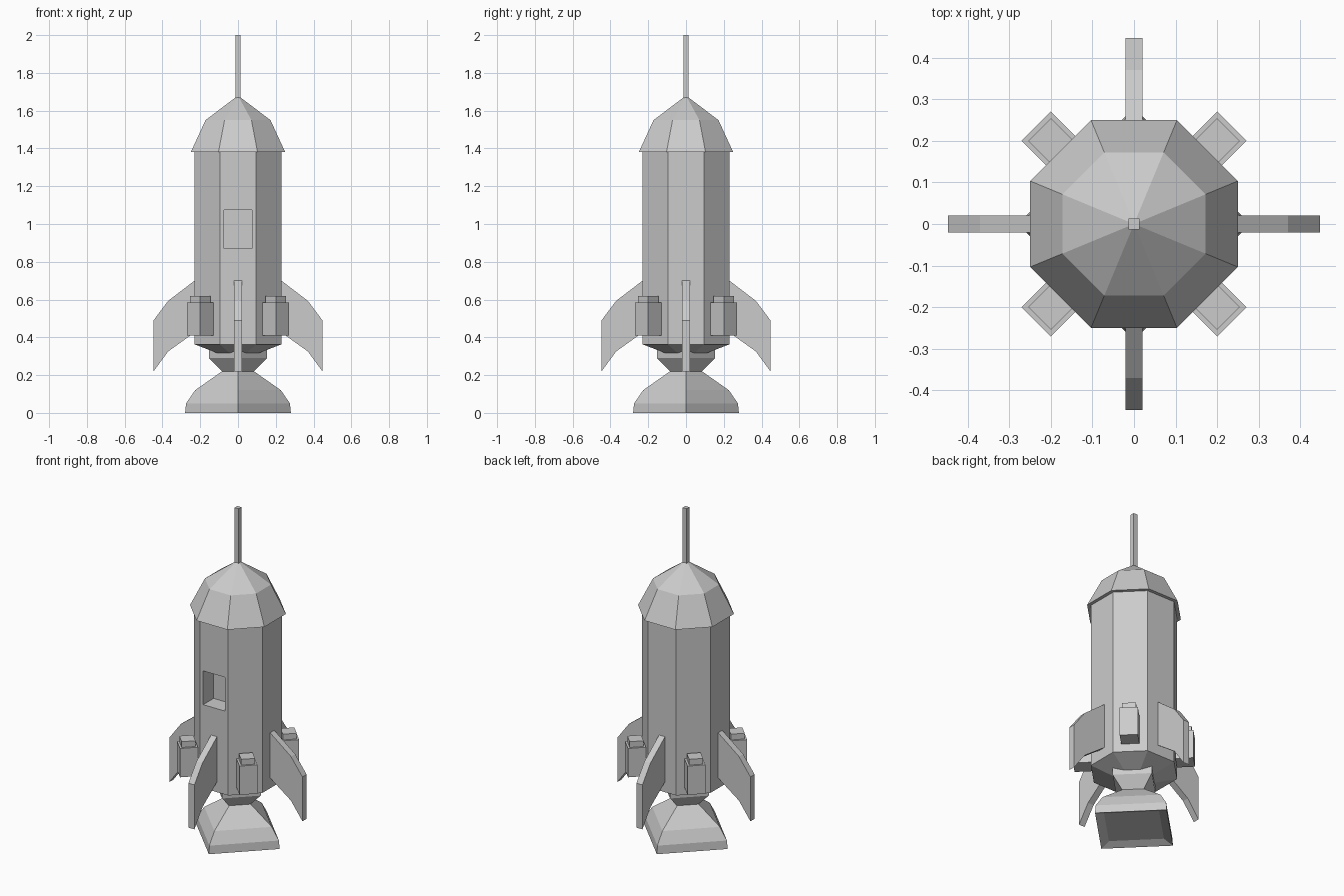
import bpy, bmesh
from math import pi, cos, sin
from mathutils import Matrix

if "Cube" in bpy.data.objects:
    bpy.data.objects.remove(bpy.data.objects["Cube"])


def finish(name, bm):
    bmesh.ops.remove_doubles(bm, verts=bm.verts, dist=1e-5)
    bmesh.ops.recalc_face_normals(bm, faces=bm.faces)
    mesh = bpy.data.meshes.new(name)
    bm.to_mesh(mesh)
    bm.free()
    obj = bpy.data.objects.new(name, mesh)
    bpy.context.collection.objects.link(obj)
    return obj


def lathe(name, profile, sides, start, scale=1.0):
    """Closed faceted solid of revolution from (radius, z) pairs."""
    bm = bmesh.new()
    rings = []
    for r, z in profile:
        angles = [start + 2 * pi * i / sides for i in range(sides)]
        if r == 0:
            rings.append([bm.verts.new((0, 0, z))])
        else:
            rings.append([bm.verts.new((r * scale * cos(a), r * scale * sin(a), z)) for a in angles])
    for lo, hi in zip(rings, rings[1:]):
        for i in range(sides):
            j = (i + 1) % sides
            top = [hi[0]] if len(hi) == 1 else [hi[j], hi[i]]
            bm.faces.new([lo[i], lo[j]] + top)
    for ring in (rings[0], rings[-1]):
        if len(ring) > 1:
            bm.faces.new(ring)
    return finish(name, bm)


def box(name, size, centre):
    bm = bmesh.new()
    bmesh.ops.create_cube(bm, size=1, matrix=Matrix.Translation(centre) @ Matrix.Diagonal((*size, 1)))
    return finish(name, bm)


def around(name, make, start):
    """Four copies of a part turned about the z axis."""
    for i in range(4):
        obj = make(f"{name}_{i + 1}")
        obj.data.transform(Matrix.Rotation(start + i * pi / 2, 4, 'Z'))


OCT = 1 / cos(pi / 8)  # flat distance to corner radius

# Octagonal hull with tapered underside
hull = lathe("hull", [(0.105, 0.315), (0.23, 0.363), (0.23, 1.39)], 8, pi / 8, OCT)

# Recessed window in the front
cutter = box("window_cutter", (0.146, 0.2, 0.205), (0, -0.23, 0.9725))
cutter.hide_render = True
mod = hull.modifiers.new("window", 'BOOLEAN')
mod.operation = 'DIFFERENCE'
mod.solver = 'EXACT'
mod.object = cutter
bpy.context.view_layer.objects.active = hull
bpy.ops.object.modifier_apply(modifier=mod.name)
bpy.data.objects.remove(cutter)

# Nose cone and antenna
lathe("nose_cone", [(0.25, 1.38), (0.172, 1.55), (0, 1.68)], 8, pi / 8, OCT)
box("antenna", (0.026, 0.026, 0.34), (0, 0, 1.83))

# Four-sided engine bell with shallow recess underneath
lathe("engine_bell", [(0.215, 0.02), (0.28, 0), (0.275, 0.05), (0.227, 0.12), (0.085, 0.22),
                      (0.153, 0.29), (0.153, 0.335)], 4, 0)


# Swept fins
def fin(name):
    outline = [(0.21, 0.715), (0.23, 0.70), (0.37, 0.593), (0.447, 0.49),
               (0.447, 0.22), (0.37, 0.325), (0.21, 0.44)]
    bm = bmesh.new()
    face = bm.faces.new([bm.verts.new((x, -0.02, z)) for x, z in outline])
    out = bmesh.ops.extrude_face_region(bm, geom=[face])
    moved = [v for v in out["geom"] if isinstance(v, bmesh.types.BMVert)]
    bmesh.ops.translate(bm, verts=moved, vec=(0, 0.04, 0))
    return finish(name, bm)


around("fin", fin, 0)

# Side boosters with stepped caps, on the diagonals
DIST = 0.2 * 2 ** 0.5
around("booster", lambda n: box(n, (0.1, 0.1, 0.175), (DIST, 0, 0.4975)), pi / 4)
around("booster_cap", lambda n: box(n, (0.077, 0.077, 0.045), (DIST, 0, 0.5975)), pi / 4)
